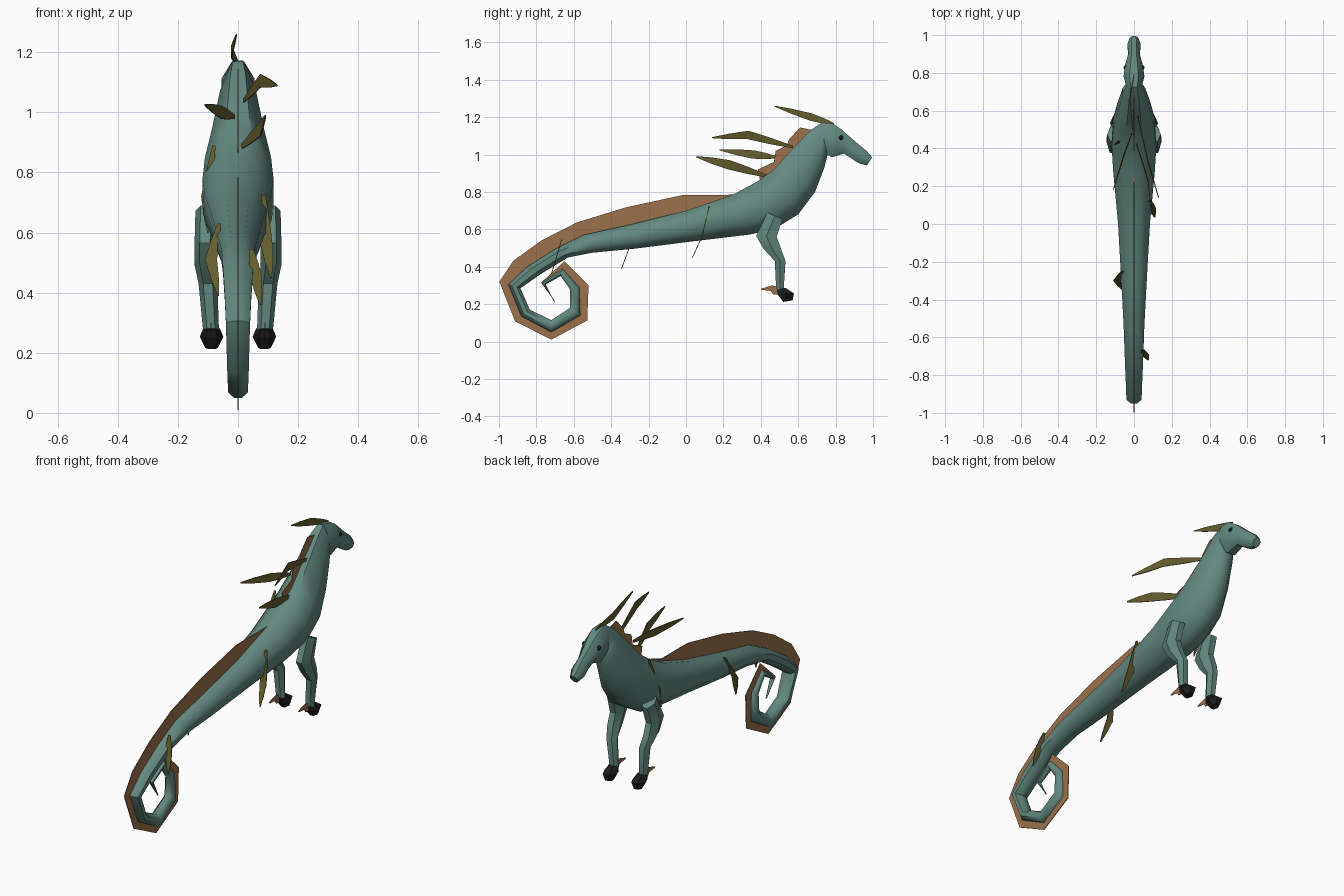
import bpy
import bmesh
import math
from mathutils import Vector

cube = bpy.data.objects.get("Cube")
if cube:
    bpy.data.objects.remove(cube)


def make_material(name, red, green, blue):
    material = bpy.data.materials.new(name)
    material.use_nodes = True
    color = (red, green, blue, 1)
    material.diffuse_color = color
    shader = next(n for n in material.node_tree.nodes if n.type == 'BSDF_PRINCIPLED')
    shader.inputs["Base Color"].default_value = color
    shader.inputs["Roughness"].default_value = 0.8
    return material


teal = make_material("teal skin", .125, .25, .215)
orange = make_material("orange fin", .34, .165, .075)
olive = make_material("olive leaf", .13, .11, .028)
black = make_material("black horn", .012, .012, .012)


def finish(name, mesh_data, material, smooth_angle=None):
    bmesh.ops.recalc_face_normals(mesh_data, faces=mesh_data.faces)
    mesh = bpy.data.meshes.new(name)
    mesh_data.to_mesh(mesh)
    mesh_data.free()
    mesh.materials.append(material)
    part = bpy.data.objects.new(name, mesh)
    bpy.context.collection.objects.link(part)
    if smooth_angle:
        bpy.ops.object.select_all(action='DESELECT')
        part.select_set(True)
        bpy.context.view_layer.objects.active = part
        bpy.ops.object.shade_smooth_by_angle(angle=math.radians(smooth_angle))
    return part


def loft(name, sections, material, sides=8, smooth_angle=None, center_x=None):
    """Skin of rings; each section is upper y, z, lower y, z, half width."""
    bm = bmesh.new()
    rings = []
    stretch = 1 / math.cos(math.pi / sides)
    for index, (y1, z1, y2, z2, width) in enumerate(sections):
        upper, lower = Vector((0, y1, z1)), Vector((0, y2, z2))
        middle, reach = (upper + lower) / 2, (upper - lower) / 2
        if center_x:
            middle.x = center_x[index]
        ring = []
        for step in range(sides):
            angle = math.tau * (step + .5) / sides
            point = middle + reach * (math.cos(angle) * stretch)
            point.x += width * math.sin(angle) * stretch
            ring.append(bm.verts.new(point))
        rings.append(ring)
    for first, second in zip(rings, rings[1:]):
        for i in range(sides):
            j = (i + 1) % sides
            bm.faces.new((first[i], first[j], second[j], second[i]))
    bm.faces.new(rings[0])
    bm.faces.new(rings[-1])
    return finish(name, bm, material, smooth_angle)


def ribbon(name, edge_a, edge_b, material, thickness=.004):
    """Thin plate between two matching edges."""
    bm = bmesh.new()
    pairs = [(bm.verts.new(a), bm.verts.new(b)) for a, b in zip(edge_a, edge_b)]
    for (a, b), (c, d) in zip(pairs, pairs[1:]):
        bm.faces.new((a, c, d, b))
    part = finish(name, bm, material)
    solid = part.modifiers.new("thickness", 'SOLIDIFY')
    solid.thickness = thickness
    solid.offset = 0
    return part


def leaf(name, base, bend, tip, across, width):
    """Pointed leaf through three points, widest at the bend."""
    base, bend, tip = Vector(base), Vector(bend), Vector(tip)
    path = [base, base.lerp(bend, .5), bend, bend.lerp(tip, .55), tip]
    shape = (.3, .75, 1, .65, .12)
    side = Vector(across).normalized() * width / 2
    ribbon(name, [p + side * s for p, s in zip(path, shape)],
           [p - side * s for p, s in zip(path, shape)], olive)


# Body, from the neck down to the coiled tail tip
body = [
    (.725, 1.17, .76, 1.01, .04),
    (.665, 1.13, .74, .93, .06),
    (.555, 1.015, .69, .8, .085),
    (.47, .92, .6, .68, .11),
    (.38, .855, .47, .6, .118),
    (.25, .785, .34, .572, .11),
    (0, .7, .03, .535, .085),
    (-.3, .625, -.27, .497, .068),
    (-.55, .57, -.5, .475, .055),
    (-.7, .495, -.63, .45, .05),
    (-.85, .4, -.77, .365, .044),
    (-.95, .305, -.885, .285, .04),
    (-.88, .135, -.835, .17, .036),
    (-.72, .05, -.72, .115, .033),
    (-.565, .14, -.62, .18, .028),
    (-.57, .29, -.62, .28, .022),
    (-.66, .39, -.67, .35, .018),
    (-.775, .315, -.75, .305, .013),
    (-.7, .215, -.705, .212, .003),
]
loft("body", body, teal, sides=8, smooth_angle=50)

# Head with cheeks and flared muzzle
head = [
    (.725, 1.172, .74, 1.01, .042),
    (.785, 1.165, .78, .985, .055),
    (.83, 1.135, .845, 1.005, .047),
    (.91, 1.065, .89, .975, .03),
    (.965, 1.02, .925, .953, .035),
    (.995, .985, .968, .942, .022),
]
loft("head", head, teal, sides=8, smooth_angle=40)

# Back fin rises from the spine and follows the coil
heights = (0, .085, .095, .075, .085, .08, .05, .043, .04, .046, .05, .04, 0)
roots, crests = [], []
for (y1, z1, y2, z2, width), height in zip(body[5:], heights):
    upper, lower = Vector((0, y1, z1)), Vector((0, y2, z2))
    roots.append((upper + lower) / 2)
    crests.append(upper + (upper - lower).normalized() * height)
ribbon("back_fin", roots, crests, orange)

# Ragged neck fin
neck_root = [(.68, 1.1), (.64, 1.07), (.59, 1.02), (.56, .98), (.5, .9), (.44, .86), (.4, .84)]
neck_crest = [(.68, 1.13), (.61, 1.145), (.55, 1.08), (.54, 1.05), (.48, 1.02), (.47, .96), (.385, .92)]
ribbon("neck_fin", [(0, y, z) for y, z in neck_root],
       [(0, y, z) for y, z in neck_crest], orange)

# Paired eyes, legs, hooves and fetlock fins
leg = [
    (.435, .69, .515, .655, .03),
    (.375, .565, .485, .56, .03),
    (.415, .495, .51, .49, .03),
    (.475, .43, .532, .43, .027),
    (.482, .28, .522, .275, .023),
]
hoof = [
    (.485, .275, .532, .287, .024),
    (.492, .25, .577, .257, .034),
    (.52, .212, .57, .22, .018),
]
for side, sign in (("left", 1), ("right", -1)):
    loft(side + "_leg", leg, teal, sides=6, smooth_angle=25,
         center_x=[sign * x for x in (.107, .11, .11, .1, .09)])
    loft(side + "_hoof", hoof, black, sides=6, center_x=[sign * .088] * 3)
    x = sign * .09
    ribbon(side + "_fetlock_fin", [(x, .5, .29), (x, .46, .3), (x, .4, .282)],
           [(x, .5, .26), (x, .445, .272), (x, .405, .276)], orange)
    ribbon(side + "_fetlock_fin_lower", [(x, .5, .28), (x, .45, .275)],
           [(x, .49, .25), (x, .465, .252)], orange)
    eye = bmesh.new()
    bmesh.ops.create_uvsphere(eye, u_segments=10, v_segments=6, radius=.014)
    bmesh.ops.translate(eye, verts=eye.verts, vec=(sign * .042, .828, 1.09))
    finish(side + "_eye", eye, black, 60)

# Mane leaves sweep backward
up = (0, .25, 1)
leaf("crest_leaf", (0, .79, 1.163), (-.022, .67, 1.2), (-.005, .475, 1.258), up, .04)
leaf("upper_mane_leaf", (.02, .57, 1.04), (.075, .33, 1.105), (.13, .14, 1.09), up, .045)
leaf("middle_mane_leaf", (-.012, .48, .985), (-.055, .36, 1.0), (-.11, .18, 1.025), up, .045)
leaf("lower_mane_leaf", (.012, .43, .885), (.075, .23, .945), (.092, .055, .988), up, .05)

# Body leaves hang from the flanks
out = (1, 0, 0)
leaf("shoulder_leaf", (-.08, .44, .89), (-.105, .4, .72), (-.1, .36, .6), out, .035)
leaf("flank_leaf", (.085, .125, .725), (.095, .085, .56), (.11, .035, .45), out, .04)
leaf("hip_leaf", (-.062, -.25, .63), (-.09, -.3, .51), (-.065, -.345, .39), out, .04)
leaf("tail_leaf", (.045, -.665, .545), (.058, -.69, .46), (.075, -.72, .36), out, .04)
